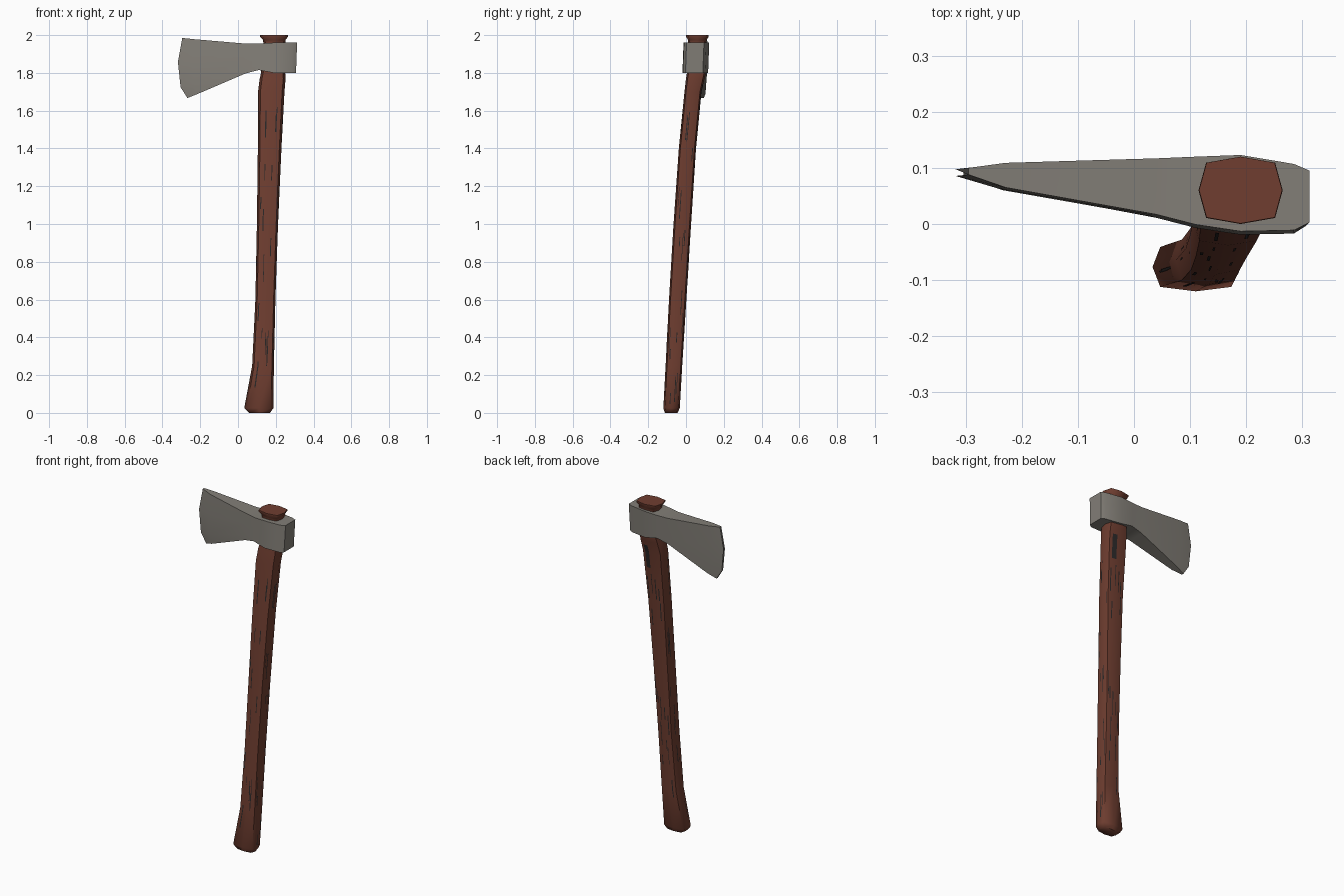
import bpy, bmesh, math, random
from mathutils import Vector

if "Cube" in bpy.data.objects:
    bpy.data.objects.remove(bpy.data.objects["Cube"])

random.seed(4)


def material(name, rgb):
    m = bpy.data.materials.new(name)
    m.diffuse_color = (*rgb, 1)
    m.use_nodes = True
    m.node_tree.nodes["Principled BSDF"].inputs["Base Color"].default_value = m.diffuse_color
    return m


WOOD = material("brown wood", (0.16, 0.048, 0.03))
GRAIN = material("dark grain", (0.022, 0.02, 0.02))
STEEL = material("grey steel", (0.225, 0.21, 0.185))


def finish(name, bm, mat, angle=None):
    mesh = bpy.data.meshes.new(name)
    bm.to_mesh(mesh)
    bm.free()
    mesh.materials.append(mat)
    ob = bpy.data.objects.new(name, mesh)
    bpy.context.collection.objects.link(ob)
    if angle:
        bpy.ops.object.select_all(action='DESELECT')
        ob.select_set(True)
        bpy.context.view_layer.objects.active = ob
        bpy.ops.object.shade_smooth_by_angle(angle=math.radians(angle))
    return ob


def loft(name, rings, mat, angle):
    """Skin a list of equal closed rings and cap both ends."""
    bm = bmesh.new()
    loops = [[bm.verts.new(p) for p in ring] for ring in rings]
    n = len(loops[0])
    for a, b in zip(loops, loops[1:]):
        for i in range(n):
            j = (i + 1) % n
            bm.faces.new((a[i], a[j], b[j], b[i]))
    bm.faces.new(loops[0])
    bm.faces.new(loops[-1])
    bmesh.ops.recalc_face_normals(bm, faces=bm.faces)
    return finish(name, bm, mat, angle)


# Handle: octagonal sections (z, x min, x max, y min, y max)
OCT = [(-1, 0), (-.82, -.82), (0, -1), (.82, -.82),
       (1, 0), (.82, .82), (0, 1), (-.82, .82)]
SECTIONS = [
    (0.0, .06, .17, -.112, -.045), (.025, .033, .187, -.12, -.033),
    (.25, .075, .19, -.108, -.02), (.6, .092, .198, -.09, .002),
    (1.0, .10, .212, -.066, .027), (1.4, .105, .23, -.038, .053),
    (1.7, .106, .246, -.008, .082), (1.77, .115, .252, .0, .098),
    (1.80, .122, .25, .005, .105), (1.955, .135, .25, .012, .108),
    (1.975, .132, .252, .01, .11), (1.992, .115, .265, .0, .12),
    (2.0, .116, .264, .001, .12)]


def section_ring(s):
    z, x0, x1, y0, y1 = s
    return [Vector(((x0 + x1) / 2 + u * (x1 - x0) / 2,
                    (y0 + y1) / 2 + v * (y1 - y0) / 2, z)) for u, v in OCT]


loft("handle", [section_ring(s) for s in SECTIONS], WOOD, 60)


# Grain: thin dark strips laid on the handle facets
def on_handle(side, f, z):
    for a, b in zip(SECTIONS, SECTIONS[1:]):
        if a[0] <= z <= b[0]:
            t = (z - a[0]) / (b[0] - a[0])
            ring = section_ring([p + (q - p) * t for p, q in zip(a, b)])
            p, q = ring[side], ring[(side + 1) % 8]
            d = q - p
            return p.lerp(q, f) + Vector((d.y, -d.x, 0)).normalized() * .0015


grain = bmesh.new()


def strip(side, f, width, z0, z1):
    cuts = sorted([z0, z1] + [s[0] for s in SECTIONS if z0 < s[0] < z1])
    rows = [[grain.verts.new(on_handle(side, g, z)) for g in (f, f + width)]
            for z in cuts]
    for a, b in zip(rows, rows[1:]):
        grain.faces.new((a[0], a[1], b[1], b[0]))


for i in range(64):
    z = random.uniform(.03, 1.6)
    strip(i % 8, random.uniform(.1, .8), random.uniform(.06, .12),
          z, z + random.uniform(.05, .16))
strip(5, .3, .5, 1.6, 1.74)
finish("handle_grain", grain, GRAIN)

# Head: stations from cutting edge to poll
# (x, edge curve amount, z bottom, z top, y front, y back)
ROWS = [(0, .05), (.18, .014), (.6, 0), (1, .023)]
STATIONS = [
    (-.318, 1, 1.667, 1.985, .085, .097), (-.24, .5, 1.688, 1.978, .062, .106),
    (.04, 0, 1.797, 1.955, .014, .114), (.11, 0, 1.815, 1.955, -.004, .117),
    (.19, 0, 1.80, 1.96, -.016, .12), (.285, 0, 1.80, 1.96, -.014, .104),
    (.31, 0, 1.80, 1.96, .0, .092)]


def head_ring(s):
    x, curve, zb, zt, yf, yb = s
    side = [(x + curve * off + (.006 * (t - .5) if x > .3 else 0),
             zb + (zt - zb) * t, .006 * (t - .5)) for t, off in ROWS]
    return ([Vector((px, yf + lean, z)) for px, z, lean in side] +
            [Vector((px, yb + lean, z)) for px, z, lean in reversed(side)])


loft("axe_head", [head_ring(s) for s in STATIONS], STEEL, 35)
